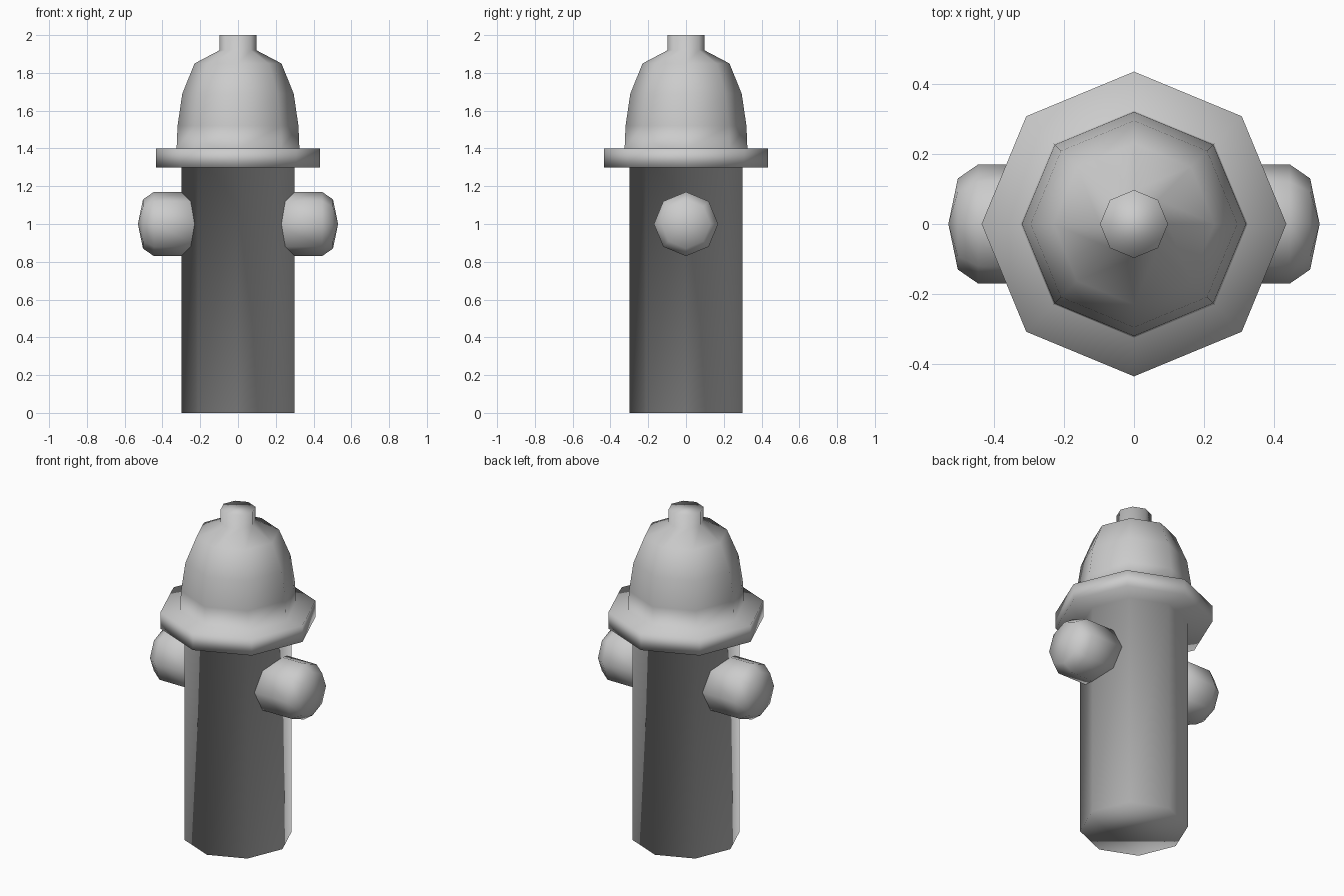
import bpy, bmesh, math
from mathutils import Matrix

cube = bpy.data.objects.get("Cube")
if cube:
    bpy.data.objects.remove(cube, do_unlink=True)

# One painted-metal grey for the whole hydrant
grey = bpy.data.materials.new("grey_metal")
grey.use_nodes = True
colour = (0.6, 0.6, 0.6, 1)
grey.diffuse_color = colour
grey.node_tree.nodes["Principled BSDF"].inputs["Base Color"].default_value = colour


def lathe(name, profile, matrix=Matrix(), sides=8):
    """Spin (radius, height) points into an octagonal, smooth-shaded solid."""
    bm = bmesh.new()
    rings = []
    for r, h in profile:
        count = sides if r > 0 else 1
        rings.append([bm.verts.new((r * math.cos(math.tau * i / sides),
                                    r * math.sin(math.tau * i / sides), h))
                      for i in range(count)])
    for low, high in zip(rings, rings[1:]):
        for i in range(sides):
            j = (i + 1) % sides
            if len(low) == 1:
                bm.faces.new((low[0], high[j], high[i]))
            elif len(high) == 1:
                bm.faces.new((low[i], low[j], high[0]))
            else:
                bm.faces.new((low[i], low[j], high[j], high[i]))
    # Close open ends with a flat cap
    if len(rings[0]) > 1:
        bm.faces.new(rings[0][::-1])
    if len(rings[-1]) > 1:
        bm.faces.new(rings[-1])
    bm.transform(matrix)
    bmesh.ops.recalc_face_normals(bm, faces=bm.faces)
    for f in bm.faces:
        f.smooth = True
    mesh = bpy.data.meshes.new(name)
    bm.to_mesh(mesh)
    bm.free()
    mesh.materials.append(grey)
    obj = bpy.data.objects.new(name, mesh)
    bpy.context.collection.objects.link(obj)
    return obj


# Barrel, flange, bonnet and top nut share one continuous skin
lathe("hydrant_body", [
    (0.3, 0), (0.3, 1.3),                                   # barrel
    (0.435, 1.3), (0.435, 1.4),                             # flange
    (0.325, 1.4), (0.32, 1.52), (0.295, 1.69), (0.23, 1.85),  # bonnet
    (0.097, 1.92), (0.097, 2.0),                            # top nut
])

# Domed side outlets, mirrored left and right
outlet = [(0.17, 0.2), (0.17, 0.445), (0.13, 0.503), (0, 0.53)]
for side, sign in (("left", 1), ("right", -1)):
    turn = Matrix.Translation((0, 0, 1)) @ Matrix.Rotation(sign * math.pi / 2, 4, "Y")
    lathe(side + "_outlet", outlet, turn)
